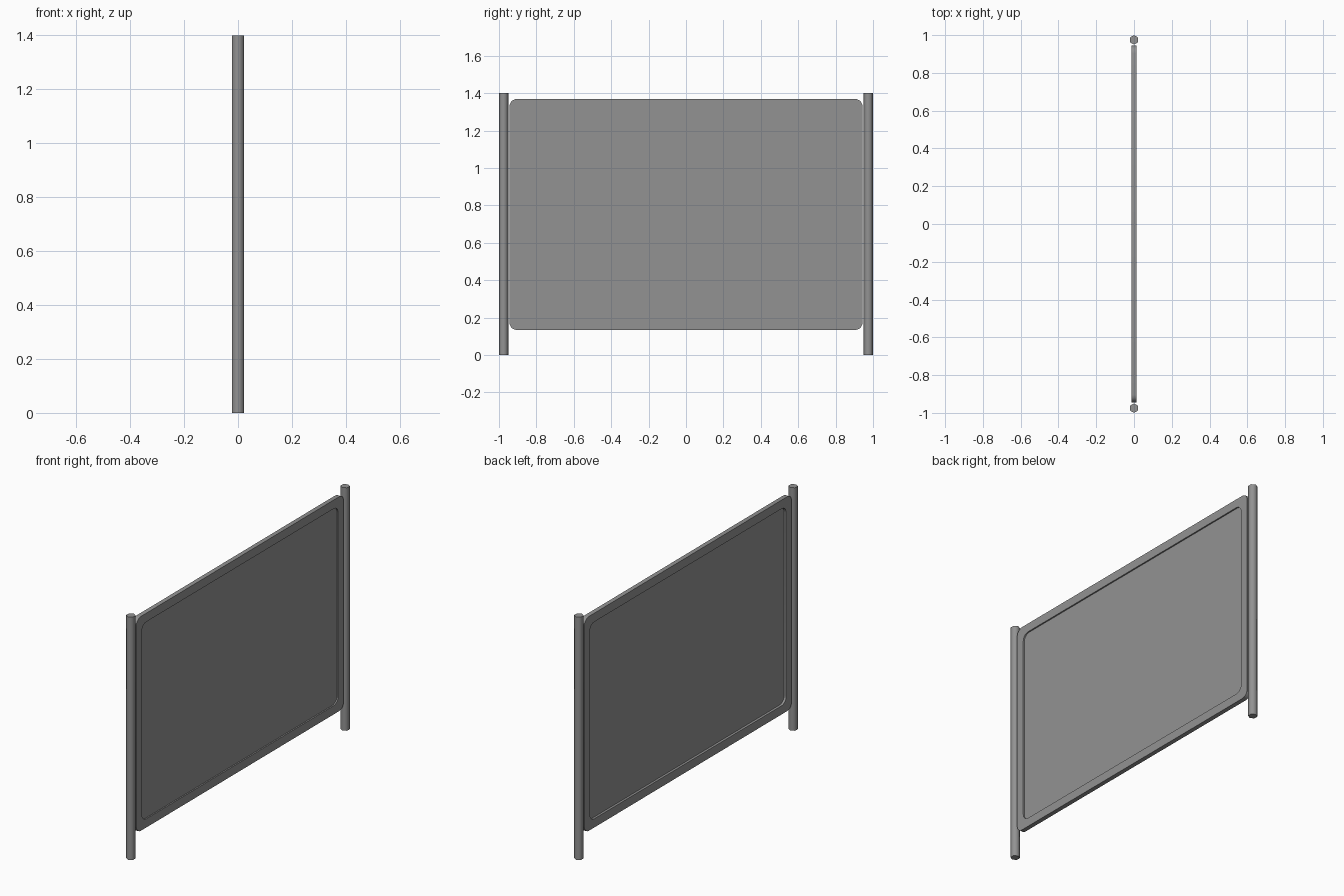
import bpy, bmesh
from math import pi, cos, sin

cube = bpy.data.objects.get("Cube")
if cube:
    bpy.data.objects.remove(cube, do_unlink=True)

# Single grey finish
grey = bpy.data.materials.new("grey metal")
grey.use_nodes = True
colour = (0.29, 0.29, 0.29, 1)
grey.diffuse_color = colour
grey.node_tree.nodes["Principled BSDF"].inputs["Base Color"].default_value = colour

POST_HEIGHT, POST_RADIUS, POST_Y = 1.4, 0.025, 0.975
HALF_W, LOW, HIGH = 0.944, 0.134, 1.369
HALF_T, RIM, CORNER = 0.013, 0.05, 0.04


def add_object(name, bm):
    bmesh.ops.recalc_face_normals(bm, faces=bm.faces)
    mesh = bpy.data.meshes.new(name)
    bm.to_mesh(mesh)
    bm.free()
    mesh.materials.append(grey)
    obj = bpy.data.objects.new(name, mesh)
    bpy.context.collection.objects.link(obj)
    return obj


def rounded_ring(bm, x, inset, steps=5):
    """Rounded rectangle of vertices in the plane at x."""
    w = HALF_W - inset - CORNER
    mid = (LOW + HIGH) / 2
    h = (HIGH - LOW) / 2 - inset - CORNER
    ring = []
    for q, (sy, sz) in enumerate([(1, 1), (-1, 1), (-1, -1), (1, -1)]):
        for i in range(steps + 1):
            a = (q + i / steps) * pi / 2
            ring.append(bm.verts.new((x, sy * w + CORNER * cos(a),
                                      mid + sz * h + CORNER * sin(a))))
    return ring


# Posts: six-sided tubes with flat caps
for name, y in (("front_post", -POST_Y), ("back_post", POST_Y)):
    bm = bmesh.new()
    bottom, top = [[bm.verts.new((POST_RADIUS * sin(i * pi / 3),
                                  y + POST_RADIUS * cos(i * pi / 3), z))
                    for i in range(6)] for z in (0, POST_HEIGHT)]
    bm.faces.new(bottom)
    bm.faces.new(top)
    for i in range(6):
        j = (i + 1) % 6
        side = bm.faces.new((bottom[i], bottom[j], top[j], top[i]))
        side.smooth = True
    for e in bm.edges:
        e.smooth = all(f.smooth for f in e.link_faces)
    add_object(name, bm)

# Panel: rounded slab with a shallow recess on one face, a deeper one on the other
bm = bmesh.new()
rings = [rounded_ring(bm, x, inset) for x, inset in (
    (HALF_T - 0.008, RIM), (HALF_T, RIM), (HALF_T, 0),
    (-HALF_T, 0), (-HALF_T, RIM), (-HALF_T + 0.014, RIM))]
for a, b in zip(rings, rings[1:]):
    for i in range(len(a)):
        j = (i + 1) % len(a)
        bm.faces.new((a[i], a[j], b[j], b[i]))
bm.faces.new(rings[0])
bm.faces.new(rings[-1])
panel = add_object("panel", bm)

bpy.ops.object.select_all(action="DESELECT")
panel.select_set(True)
bpy.context.view_layer.objects.active = panel
bpy.ops.object.shade_smooth_by_angle(angle=pi / 6)
